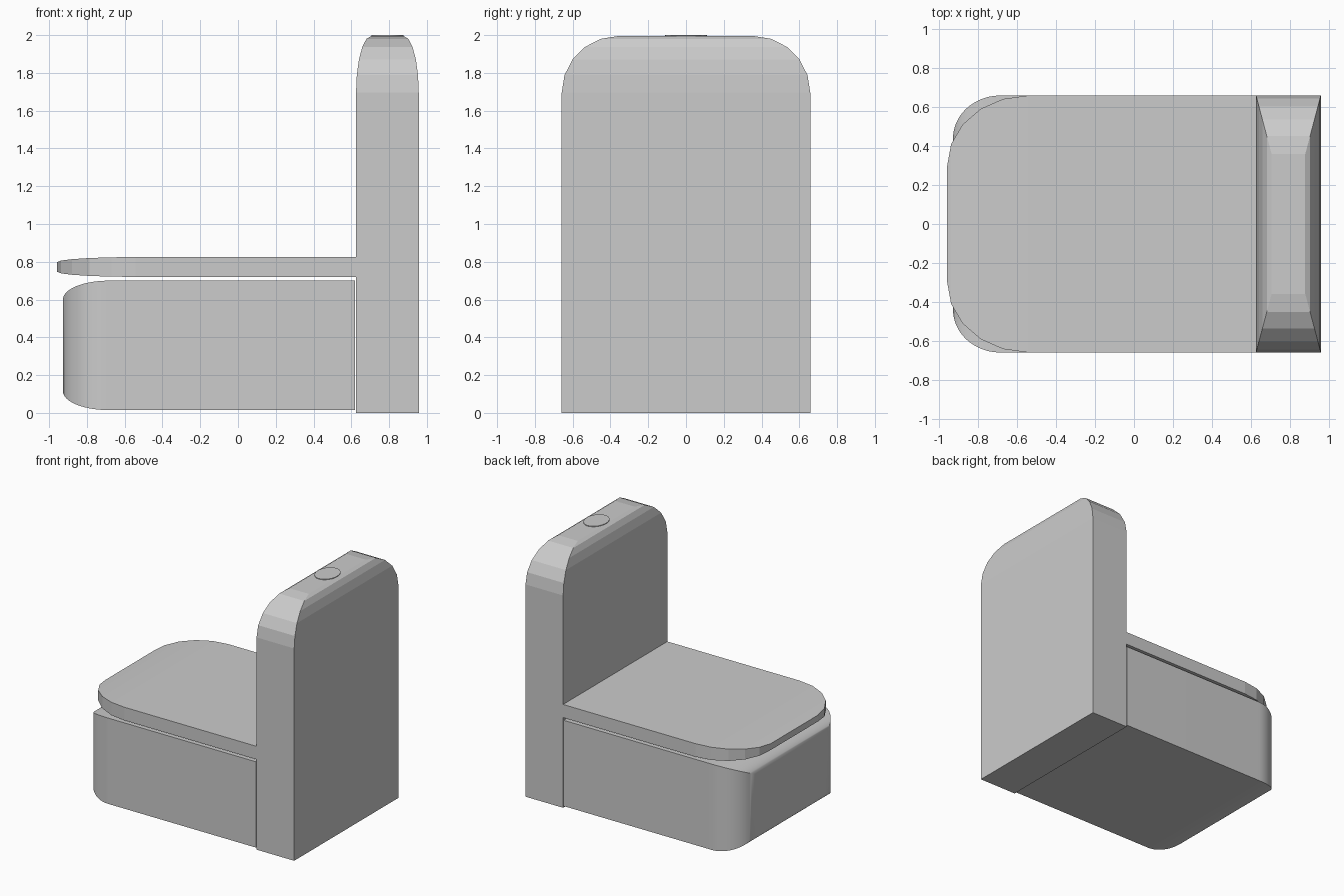
import bpy, bmesh
from math import sin, cos, pi, radians

if "Cube" in bpy.data.objects:
    bpy.data.objects.remove(bpy.data.objects["Cube"])

W = 0.658          # half width in y
X0, X1 = 0.625, 0.957  # tank front and back


def quarter(n):
    """(inset, advance) factors of a quarter ellipse, without the start point."""
    return [(1 - cos(a), sin(a)) for a in (pi / 2 * i / n for i in range(1, n + 1))]


def ring_z(bm, z, x0, x1, w):
    return [bm.verts.new(p) for p in ((x0, -w, z), (x1, -w, z), (x1, w, z), (x0, w, z))]


def ring_x(bm, x, w, z0, z1):
    return [bm.verts.new(p) for p in ((x, -w, z0), (x, w, z0), (x, w, z1), (x, -w, z1))]


def bridge(bm, a, b, skip=()):
    for i in range(4):
        if i not in skip:
            j = (i + 1) % 4
            bm.faces.new((a[i], a[j], b[j], b[i]))


def finish(bm, name):
    bmesh.ops.recalc_face_normals(bm, faces=bm.faces)
    mesh = bpy.data.meshes.new(name)
    bm.to_mesh(mesh)
    bm.free()
    ob = bpy.data.objects.new(name, mesh)
    bpy.context.collection.objects.link(ob)
    return ob


# Tank with rounded top, seat lid growing out of its front face
bm = bmesh.new()
rings = [ring_z(bm, z, X0, X1, W) for z in (0, 0.72, 0.825, 1.695)]
for inset, adv in quarter(5):
    dx, dy = 0.08 * inset, 0.30 * inset
    rings.append(ring_z(bm, 1.695 + 0.30 * adv, X0 + dx, X1 - dx, W - dy))
for k in range(len(rings) - 1):
    bridge(bm, rings[k], rings[k + 1], skip=(3,) if k == 1 else ())
bm.faces.new(rings[0])
bm.faces.new(rings[-1])
low, high = rings[1], rings[2]
prev = [low[0], low[3], high[3], high[0]]
for inset, adv in [(0, 0)] + quarter(5):
    dz = 0.027 * inset
    cur = ring_x(bm, -0.543 - 0.414 * adv, W - 0.36 * inset, 0.72 + dz, 0.825 - dz)
    bridge(bm, prev, cur)
    prev = cur
bm.faces.new(prev)
finish(bm, "tank_and_seat")

# Bowl base with smooth rounded front
bm = bmesh.new()
prev = ring_x(bm, 0.62, W, 0.015, 0.70)
bm.faces.new(prev)
for inset, adv in [(0, 0)] + quarter(20):
    dz = 0.10 * inset
    cur = ring_x(bm, -0.685 - 0.242 * adv, W - 0.22 * inset, 0.015 + dz, 0.70 - dz)
    bridge(bm, prev, cur)
    prev = cur
bm.faces.new(prev)
bowl = finish(bm, "bowl_base")
bpy.context.view_layer.objects.active = bowl
bowl.select_set(True)
bpy.ops.object.shade_smooth_by_angle(angle=radians(30))

# Flush button on top of the tank
bpy.ops.mesh.primitive_cylinder_add(vertices=32, radius=1, depth=0.03,
                                    location=((X0 + X1) / 2, 0, 1.985))
button = bpy.context.object
button.name = "flush_button"
button.scale = (0.085, 0.11, 1)
bpy.ops.object.transform_apply(location=False, rotation=False, scale=True)
bpy.ops.object.shade_smooth_by_angle(angle=radians(30))
